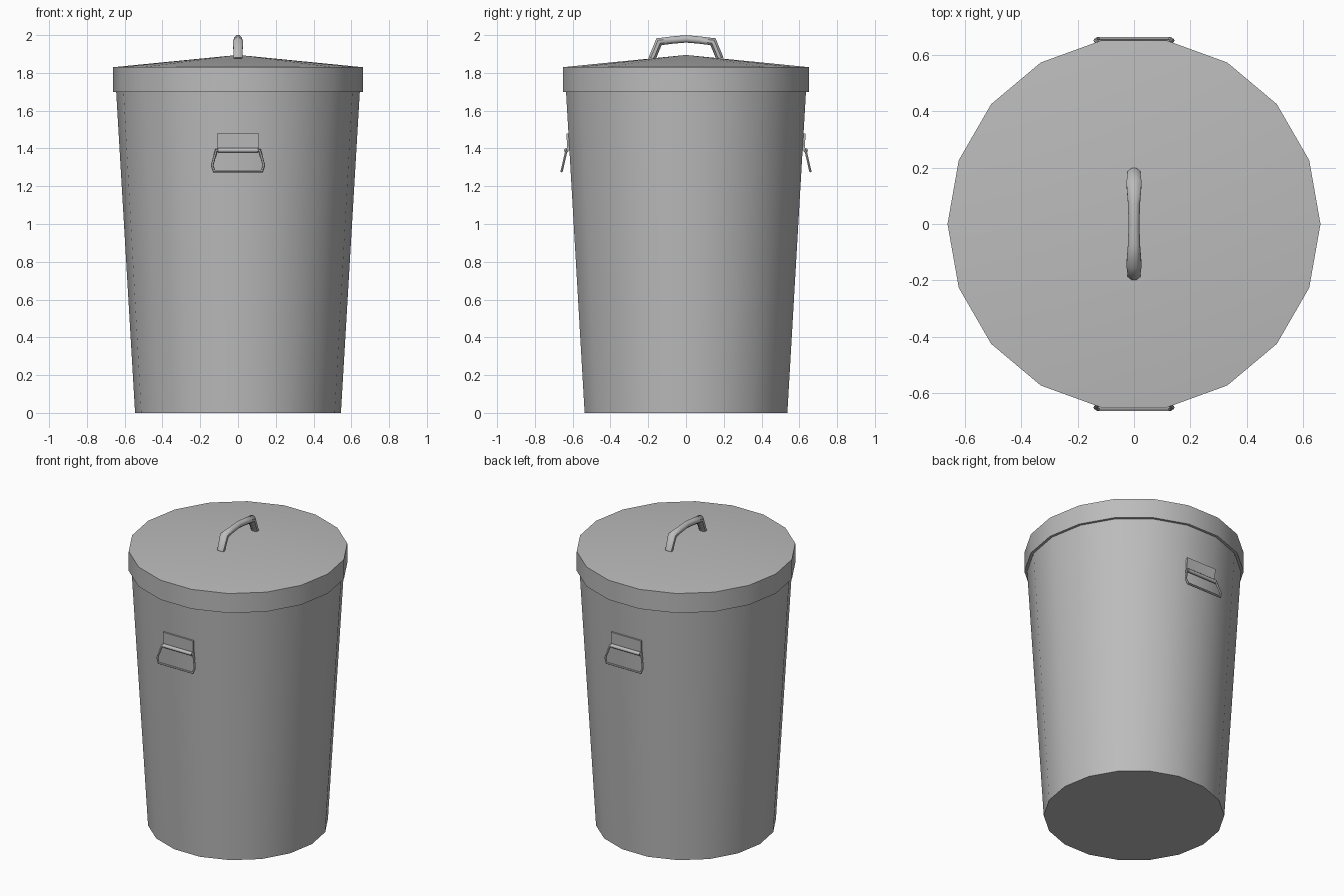
import bpy, bmesh, math
from mathutils import Vector

cube = bpy.data.objects.get("Cube")
if cube:
    bpy.data.objects.remove(cube, do_unlink=True)

SIDES = 18

metal = bpy.data.materials.new("grey_metal")
metal.use_nodes = True
GREY = (0.5, 0.5, 0.5, 1)
metal.diffuse_color = GREY
metal.node_tree.nodes["Principled BSDF"].inputs["Base Color"].default_value = GREY


def finish(bm, name, angle=35):
    """Turn a bmesh into a shaded object."""
    bmesh.ops.recalc_face_normals(bm, faces=bm.faces)
    mesh = bpy.data.meshes.new(name)
    bm.to_mesh(mesh)
    bm.free()
    mesh.materials.append(metal)
    ob = bpy.data.objects.new(name, mesh)
    bpy.context.collection.objects.link(ob)
    bpy.ops.object.select_all(action='DESELECT')
    ob.select_set(True)
    bpy.context.view_layer.objects.active = ob
    bpy.ops.object.shade_smooth_by_angle(angle=math.radians(angle))
    return ob


def lathe(name, profile):
    """Spin a (radius, height) profile around z."""
    bm = bmesh.new()
    rings = []
    for r, z in profile:
        if r == 0:
            rings.append([bm.verts.new((0, 0, z))] * SIDES)
        else:
            rings.append([bm.verts.new((r * math.cos(math.tau * i / SIDES),
                                        r * math.sin(math.tau * i / SIDES), z))
                          for i in range(SIDES)])
    for a, b in zip(rings, rings[1:]):
        for i in range(SIDES):
            j = (i + 1) % SIDES
            bm.faces.new(list(dict.fromkeys((a[i], a[j], b[j], b[i]))))
    return finish(bm, name)


def tube(name, path, normal, widths, depth, sides, closed=False, angle=50):
    """Sweep an oval along a planar path; widths run along the plane normal."""
    bm = bmesh.new()
    pts = [Vector(p) for p in path]
    n = len(pts)
    normal = Vector(normal).normalized()
    rings = []
    for k, p in enumerate(pts):
        before = (p - pts[k - 1]).normalized() if k or closed else None
        after = (pts[(k + 1) % n] - p).normalized() if k < n - 1 or closed else None
        before, after = before or after, after or before
        tangent = (before + after).normalized()
        miter = 1 / max(0.5, tangent.dot(after))
        side = tangent.cross(normal) * depth * miter
        ring = []
        for i in range(sides):
            t = math.tau * (i + 0.5) / sides
            ring.append(bm.verts.new(p + normal * widths[k] * math.cos(t) + side * math.sin(t)))
        rings.append(ring)
    for k in range(n if closed else n - 1):
        a, b = rings[k], rings[(k + 1) % n]
        for i in range(sides):
            j = (i + 1) % sides
            bm.faces.new((a[i], a[j], b[j], b[i]))
    if not closed:
        bm.faces.new(rings[0])
        bm.faces.new(rings[-1])
    return finish(bm, name, angle)


# Tapered bin and its overhanging lid
lathe("bin_body", [(0, 0), (0.545, 0), (0.652, 1.82), (0, 1.82)])
lathe("lid", [(0.64, 1.70), (0.662, 1.70), (0.662, 1.83), (0, 1.895)])

# Arched grip on the lid, thinner in the middle
half = [(0.18, 1.875, 0.024), (0.143, 1.965, 0.029), (0.07, 1.974, 0.023)]
arch = [(-y, z, w) for y, z, w in half] + [(0, 1.98, 0.021)] + half[::-1]
tube("lid_handle", [(0, y, z) for y, z, w in arch], (1, 0, 0),
     [w for y, z, w in arch], 0.021, 8)

# Bracket, hinge roll and hanging wire handle on front and back
for s, place in ((-1, "front"), (1, "back")):
    bm = bmesh.new()
    bmesh.ops.create_cube(bm, size=1)
    for v in bm.verts:
        z = 1.433 + v.co.z * 0.09
        wall = (0.545 + 0.0588 * z) * math.cos(math.pi / SIDES)
        v.co = (v.co.x * 0.22, s * (wall + 0.004 + v.co.y * 0.014), z)
    finish(bm, place + "_bracket")

    tube(place + "_hinge", [(-0.107, s * 0.633, 1.39), (0.107, s * 0.633, 1.39)],
         (0, 1, 0), [0.013] * 2, 0.012, 8)

    outline = [(0.115, 1.39), (0.137, 1.31), (0.127, 1.28)]
    loop = outline + [(-x, z) for x, z in outline[::-1]]
    lean = 0.025 / 0.11
    tube(place + "_wire_handle",
         [(x, s * (0.633 + (1.39 - z) * lean), z) for x, z in loop],
         (0, s, lean), [0.007] * len(loop), 0.007, 6, closed=True)
